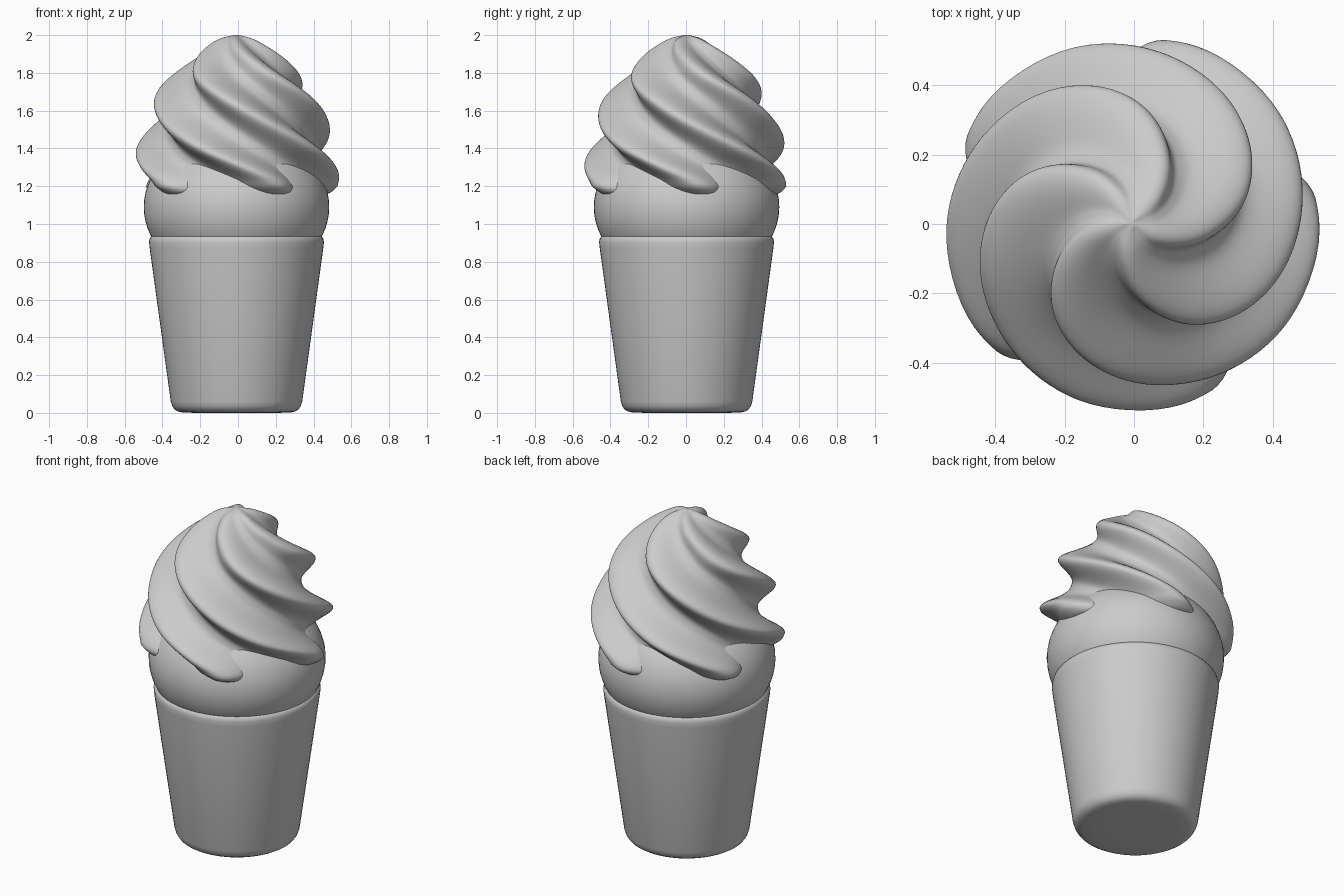
import bpy, bmesh, math

if "Cube" in bpy.data.objects:
    bpy.data.objects.remove(bpy.data.objects["Cube"])

CX, CY = -0.008, 0.003   # common axis of all parts


def interp(table, z):
    # smooth (Catmull-style) interpolation through (z, value) pairs
    n = len(table)
    for i in range(n - 1):
        z0, v0 = table[i]
        z1, v1 = table[i + 1]
        if z <= z1 or i == n - 2:
            t = max(0.0, min(1.0, (z - z0) / (z1 - z0)))
            h = z1 - z0
            s = (v1 - v0) / h
            sp = s if i == 0 else (v1 - table[i - 1][1]) / (z1 - table[i - 1][0])
            sn = s if i == n - 2 else (table[i + 2][1] - v0) / (table[i + 2][0] - z0)
            return (v0 * (1 + 2 * t) * (1 - t) ** 2 + h * sp * t * (1 - t) ** 2
                    + v1 * t * t * (3 - 2 * t) + h * sn * t * t * (t - 1))


def loft(name, rings, angle=40):
    # rings: lists of points bottom to top, both ends closed with a fan
    bm = bmesh.new()
    vs = [[bm.verts.new(p) for p in ring] for ring in rings]
    n = len(rings[0])
    for a, b in zip(vs, vs[1:]):
        for i in range(n):
            j = (i + 1) % n
            bm.faces.new((a[i], a[j], b[j], b[i]))
    for ring, flip in ((vs[0], True), (vs[-1], False)):
        c = bm.verts.new((0, 0, sum(v.co.z for v in ring) / n))
        for i in range(n):
            j = (i + 1) % n
            bm.faces.new((c, ring[j], ring[i]) if flip else (c, ring[i], ring[j]))
    mesh = bpy.data.meshes.new(name)
    bm.to_mesh(mesh)
    bm.free()
    ob = bpy.data.objects.new(name, mesh)
    ob.location = (CX, CY, 0)
    bpy.context.collection.objects.link(ob)
    bpy.ops.object.select_all(action='DESELECT')
    ob.select_set(True)
    bpy.context.view_layer.objects.active = ob
    bpy.ops.object.shade_smooth_by_angle(angle=math.radians(angle))
    return ob


def circle(r, z, n=64):
    return [(r * math.cos(2 * math.pi * i / n), r * math.sin(2 * math.pi * i / n), z)
            for i in range(n)]


# tapered cup with rounded foot and rim
cup = [(0.22, 0), (0.29, 0.003), (0.312, 0.008), (0.328, 0.018), (0.340, 0.035),
       (0.348, 0.06), (0.460, 0.875), (0.463, 0.905), (0.460, 0.922), (0.452, 0.933),
       (0.435, 0.94)]
loft("cup", [circle(r, z) for r, z in cup], 60)

# squashed scoop sitting in the cup
bpy.ops.mesh.primitive_uv_sphere_add(segments=64, ring_count=32, radius=1,
                                     location=(CX, CY, 1.09))
scoop = bpy.context.object
scoop.name = "scoop"
scoop.scale = (0.491, 0.491, 0.40)
bpy.ops.object.shade_smooth()

# twisted five-ridged swirl
crest = [(1.2, 0.538), (1.26, 0.544), (1.32, 0.540), (1.4, 0.530), (1.53, 0.492),
         (1.67, 0.438), (1.78, 0.360), (1.88, 0.250), (1.95, 0.150), (1.985, 0.08),
         (2.0, 0.015)]
twist = [(1.15, 10), (1.18, 8), (1.25, -2), (1.39, -36), (1.53, -68), (1.67, -98),
         (1.78, -123), (1.88, -144), (2.0, -172)]
valley = [(1.15, 0.75), (1.4, 0.74), (1.7, 0.71), (1.88, 0.67), (2.0, 0.70)]
foot = [(1.16, 0.40), (1.155, 0.45), (1.158, 0.485), (1.17, 0.508), (1.185, 0.525)]


def star(r, z, n=160):
    pts = []
    for i in range(n):
        a = 2 * math.pi * i / n
        g = ((1 + math.cos(5 * a)) / 2) ** 1.4
        v = interp(valley, z)
        rr = r * (v + (1 - v) * g)
        b = a + math.radians(interp(twist, z))
        pts.append((rr * math.cos(b), rr * math.sin(b), z))
    return pts


rings = [star(r, z) for z, r in foot]
STEPS = 64
for k in range(STEPS + 1):
    t = k / STEPS
    z = 1.2 + 0.8 * (1 - (1 - t) ** 1.4)
    rings.append(star(interp(crest, z), z))
loft("swirl", rings, 60)
